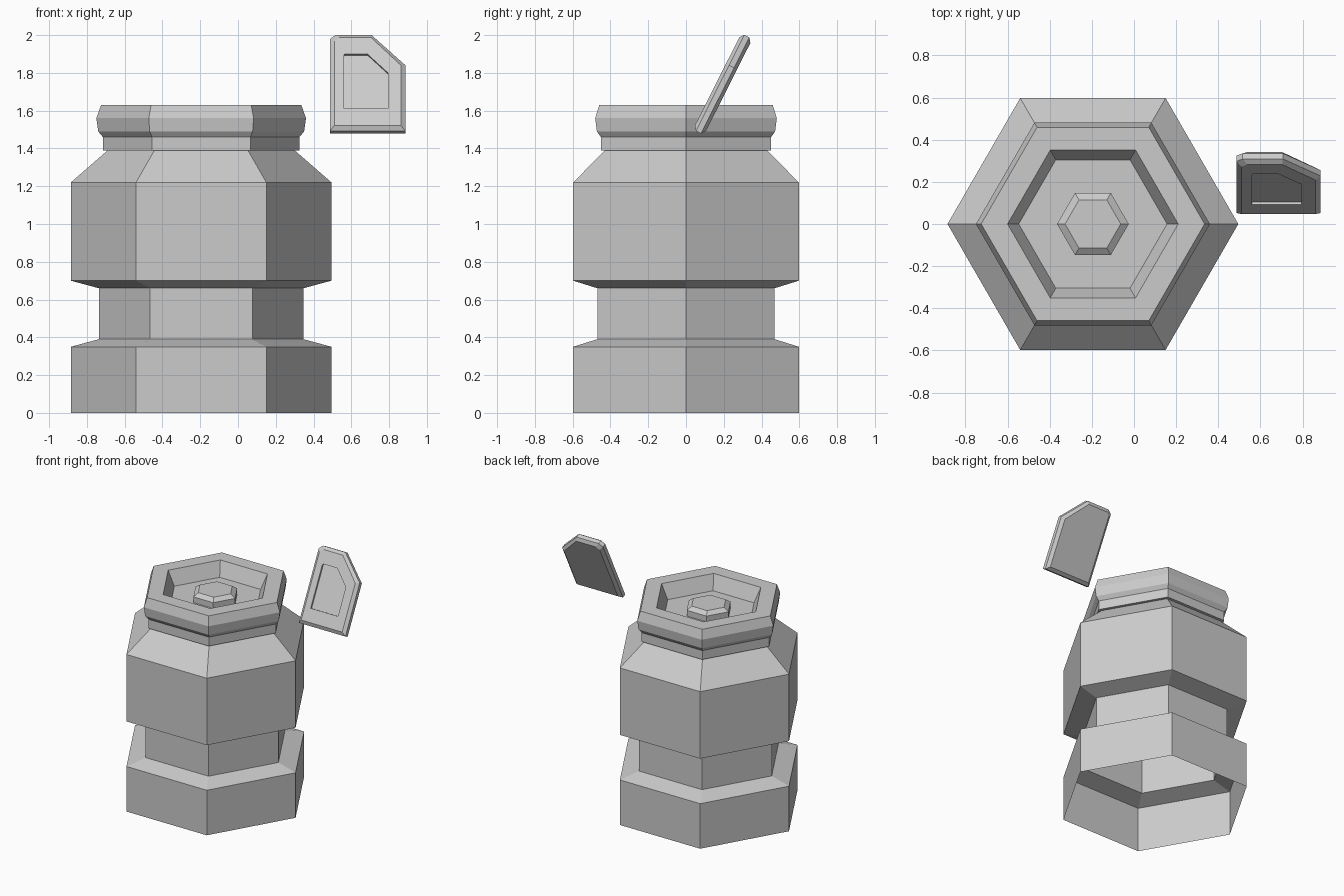
import bpy, bmesh
from math import sin, cos, pi

if "Cube" in bpy.data.objects:
    bpy.data.objects.remove(bpy.data.objects["Cube"])

CX = -0.195  # jar axis


def loft(name, loops, cap_start=False, cap_end=False):
    """Skin a list of equal-length vertex loops, optionally closing the ends."""
    bm = bmesh.new()
    rings = [[bm.verts.new(p) for p in loop] for loop in loops]
    for a, b in zip(rings, rings[1:]):
        n = len(a)
        for i in range(n):
            j = (i + 1) % n
            bm.faces.new((a[i], a[j], b[j], b[i]))
    if cap_start:
        bm.faces.new(rings[0][::-1])
    if cap_end:
        bm.faces.new(rings[-1])
    me = bpy.data.meshes.new(name)
    bm.to_mesh(me)
    bm.free()
    ob = bpy.data.objects.new(name, me)
    bpy.context.collection.objects.link(ob)
    return ob


def hexagon(r, z):
    return [(CX + r * cos(i * pi / 3), r * sin(i * pi / 3), z) for i in range(6)]


def hex_part(name, profile, **caps):
    return loft(name, [hexagon(r, z) for r, z in profile], **caps)


# Jar body: thin shell, open at the bottom
hex_part("jar_body", [(0.69, 0), (0.69, 0.35), (0.542, 0.39), (0.542, 0.66),
                      (0.69, 0.70), (0.69, 1.22), (0.495, 1.39)])

# Lid with neck collar, rolled rim and sunken top
hex_part("lid", [(0.495, 1.39), (0.52, 1.39), (0.52, 1.46), (0.545, 1.49),
                 (0.555, 1.56), (0.53, 1.63), (0.405, 1.63), (0.352, 1.52)],
         cap_end=True)

# Knob in the middle of the lid
hex_part("lid_knob", [(0.17, 1.52), (0.17, 1.565), (0.132, 1.59)], cap_end=True)


# Floating tilted tag with bevelled edges and a shallow panel
def tag_loop(outline, n, sx=1, sv=1):
    return [(0.686 + x * sx, 0.194 + 0.45 * v * sv - 0.893 * n,
             1.74 + 0.893 * v * sv + 0.45 * n) for x, v in outline]


outer = [(-0.2, -0.285), (0.2, -0.285), (0.2, 0.105), (0.02, 0.285),
         (-0.17, 0.285), (-0.2, 0.26)]
panel = [(-0.126, -0.162), (0.109, -0.162), (0.109, 0.05), (0.0, 0.162),
         (-0.12, 0.162), (-0.126, 0.156)]
loft("tag", [tag_loop(outer, -0.033, 0.88, 0.915), tag_loop(outer, -0.015),
             tag_loop(outer, 0.015), tag_loop(outer, 0.033, 0.88, 0.915),
             tag_loop(panel, 0.033), tag_loop(panel, 0.019)],
     cap_start=True, cap_end=True)
